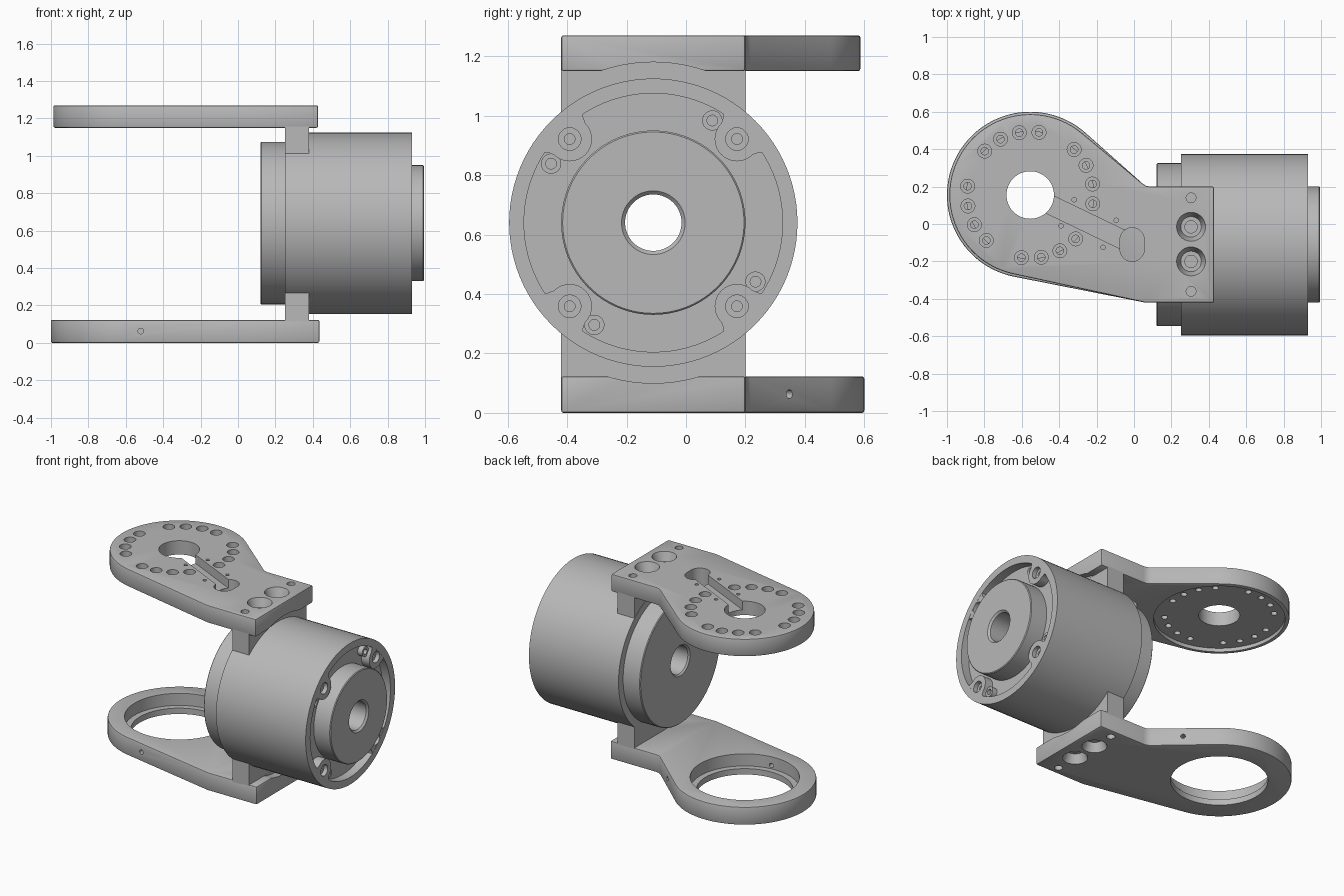
import bpy, bmesh
from math import pi, cos, sin, acos, atan2, hypot, radians
from mathutils import Matrix, Vector

if "Cube" in bpy.data.objects:
    bpy.data.objects.remove(bpy.data.objects["Cube"])

grey = bpy.data.materials.new("machined_grey")
grey.use_nodes = True
grey.diffuse_color = (0.48, 0.48, 0.48, 1)
grey.node_tree.nodes["Principled BSDF"].inputs["Base Color"].default_value = (0.48, 0.48, 0.48, 1)

CY, CZ = -0.11, 0.64            # motor axis, running along x
HUB = Vector((-0.555, 0.155))   # centre of the round plate ends
TOP_LO, TOP_HI, BASE_HI = 1.15, 1.27, 0.123
# local (u, v, w) -> world (y, z, x) about the motor axis
AXIS = Matrix(((0, 0, 1, 0), (1, 0, 0, CY), (0, 1, 0, CZ), (0, 0, 0, 1)))


def finish(bm, name):
    bmesh.ops.recalc_face_normals(bm, faces=bm.faces)
    me = bpy.data.meshes.new(name)
    bm.to_mesh(me)
    bm.free()
    me.materials.append(grey)
    ob = bpy.data.objects.new(name, me)
    bpy.context.collection.objects.link(ob)
    return ob


def add_prism(bm, pts, z0, z1, mat=Matrix()):
    base = bm.faces.new([bm.verts.new(mat @ Vector((p[0], p[1], z0))) for p in pts])
    out = bmesh.ops.extrude_face_region(bm, geom=[base], use_keep_orig=True)
    verts = [g for g in out["geom"] if isinstance(g, bmesh.types.BMVert)]
    bmesh.ops.translate(bm, verts=verts, vec=mat.to_3x3() @ Vector((0, 0, z1 - z0)))


def add_drill(bm, u, v, w0, w1, r0, r1=None, mat=Matrix(), n=28):
    move = Matrix.Translation((u, v, (w0 + w1) / 2))
    bmesh.ops.create_cone(bm, cap_ends=True, segments=n, radius1=r0,
                          radius2=r0 if r1 is None else r1, depth=w1 - w0, matrix=mat @ move)


def activate(ob):
    bpy.ops.object.select_all(action='DESELECT')
    ob.select_set(True)
    bpy.context.view_layer.objects.active = ob


def apply(ob, kind, **settings):
    mod = ob.modifiers.new(kind, kind)
    for key, val in settings.items():
        setattr(mod, key, val)
    activate(ob)
    bpy.ops.object.modifier_apply(modifier=mod.name)


def cut(ob, bm):
    cutter = finish(bm, "cutter")
    cutter.hide_render = True
    apply(ob, 'BOOLEAN', object=cutter, operation='DIFFERENCE', solver='EXACT', use_self=True)
    bpy.data.objects.remove(cutter)


def smooth(ob):
    activate(ob)
    bpy.ops.object.shade_smooth_by_angle(angle=radians(30))


def tangent(px, py, r, side):
    dx, dy = px - HUB.x, py - HUB.y
    return atan2(dy, dx) + side * acos(r / hypot(dx, dy))


def make_plate(name, r, x_end, z0, z1):
    # round end joined by tangents to a square foot
    a0, a1 = tangent(0.06, 0.2, r, 1), tangent(0.06, -0.42, r, -1) + 2 * pi
    n = 72
    pts = [HUB + Vector((cos(a), sin(a))) * r for a in (a0 + (a1 - a0) * i / n for i in range(n + 1))]
    pts += [(0.06, -0.42), (x_end, -0.42), (x_end, 0.2), (0.09, 0.2), (0.065, 0.204), (0.045, 0.217)]
    bm = bmesh.new()
    add_prism(bm, pts, z0, z1)
    ob = finish(bm, name)
    apply(ob, 'BEVEL', width=0.008, segments=2, limit_method='ANGLE', angle_limit=radians(40))
    # clearance around the motor body
    bm = bmesh.new()
    add_drill(bm, 0, 0, 0.38, 0.6, 0.54, mat=AXIS, n=96)
    cut(ob, bm)
    return ob


def foot_holes(ob, outer, inward):
    # countersunk bolts and dowel holes, drilled from the outer face
    flip = Matrix.Translation((0, 0, outer)) @ Matrix.Diagonal((1, 1, inward, 1))
    for wide in (True, False):
        bm = bmesh.new()
        for y in (-0.015, -0.2):
            if wide:
                add_drill(bm, 0.305, y, -0.02, 0.06, 0.085, 0.055, flip)
            else:
                add_drill(bm, 0.305, y, 0.03, 0.1, 0.033, mat=flip)
        if wide:
            for y in (0.14, -0.36):
                add_drill(bm, 0.305, y, -0.02, 0.08, 0.026, mat=flip)
        cut(ob, bm)


# upper plate
top = make_plate("upper_plate", 0.432, 0.428, TOP_LO, TOP_HI)
bm = bmesh.new()
add_drill(bm, HUB.x, HUB.y, TOP_LO - 0.1, TOP_LO + 0.025, 0.405, n=96)
cut(top, bm)
bm = bmesh.new()
add_drill(bm, HUB.x, HUB.y, 1, 1.4, 0.127, n=64)
cut(top, bm)
ring = [radians(90 * k + a) for k in range(4) for a in (-8, 10, 28, 46)]
for radius, bottom in ((0.037, 1.205), (0.02, 1.1)):
    bm = bmesh.new()
    for a in ring:
        add_drill(bm, HUB.x + 0.338 * cos(a), HUB.y + 0.338 * sin(a), bottom, 1.35, radius)
    cut(top, bm)

# cable groove and its oval outlet
along = Vector((0.9, -0.434)).normalized()
across = Vector((-along.y, along.x))
bm = bmesh.new()
add_prism(bm, [HUB + along * s + across * t for s, t in
               ((0.06, -0.05), (0.57, -0.05), (0.57, 0.05), (0.06, 0.05))], 1.21, 1.35)
cut(top, bm)
bm = bmesh.new()
oval = [(-0.01 + 0.065 * cos(a), -0.11 + 0.065 * sin(a) + (0.025 if i < 16 else -0.025))
        for i, a in enumerate(pi * (k + 0.5) / 16 for k in range(32))]
add_prism(bm, oval, 1.1, 1.35)
for x, y in ((-0.32, 0.13), (-0.095, 0.02), (-0.39, -0.01), (-0.165, -0.125)):
    add_drill(bm, x, y, 1.22, 1.35, 0.012, n=16)
cut(top, bm)
foot_holes(top, TOP_HI, -1)
smooth(top)

# lower plate with stepped bearing bore
base = make_plate("lower_plate", 0.445, 0.435, 0, BASE_HI)
for radius, bottom in ((0.34, 0.04), (0.3, -0.1)):
    bm = bmesh.new()
    add_drill(bm, HUB.x, HUB.y, bottom, 0.3, radius, n=96)
    cut(base, bm)
foot_holes(base, 0, 1)
# set screw holes through the plate edge
for x, y, direction in ((-0.52, -0.28, (0, 1, 0)), (-0.105, 0.345, (-0.66, -0.75, 0))):
    aim = Vector(direction).to_track_quat('Z', 'Y').to_matrix().to_4x4()
    bm = bmesh.new()
    add_drill(bm, 0, 0, -0.08, 0.16, 0.015, mat=Matrix.Translation((x, y, 0.063)) @ aim, n=20)
    cut(base, bm)
smooth(base)

# blocks tying the plates to the motor
for name, z0, z1 in (("upper_foot", 0.98, 1.16), ("lower_foot", 0.11, 0.3)):
    bm = bmesh.new()
    add_prism(bm, [(0.252, -0.42), (0.379, -0.42), (0.379, 0.2), (0.252, 0.2)], z0, z1)
    finish(bm, name)

# motor body turned from one profile: back disc, drum, recessed rim, output disc
profile = [(0.13, 0.095), (0.12, 0.105), (0.12, 0.43), (0.125, 0.435), (0.25, 0.435), (0.25, 0.485),
           (0.93, 0.485), (0.93, 0.435), (0.87, 0.435), (0.87, 0.31), (0.99, 0.31),
           (0.995, 0.305), (0.995, 0.107), (0.983, 0.095)]
bm = bmesh.new()
vs = [bm.verts.new((x, CY, CZ + r)) for x, r in profile]
es = [bm.edges.new((vs[i], vs[(i + 1) % len(vs)])) for i in range(len(vs))]
bmesh.ops.spin(bm, geom=vs + es, cent=(0, CY, CZ), axis=(1, 0, 0), angle=2 * pi, steps=96)
bmesh.ops.remove_doubles(bm, verts=bm.verts, dist=0.0001)
smooth(finish(bm, "motor_body"))

# screw bosses inside the rim, each with a neighbouring cap screw
boss = [(0.398 + 0.075 * cos(a), 0.075 * sin(a)) for a in (pi / 2 + pi * i / 16 for i in range(17))]
boss += [(0.42, -0.085), (0.445, -0.115), (0.46, 0), (0.445, 0.115), (0.42, 0.085)]
for k in range(4):
    turn = AXIS @ Matrix.Rotation(radians(45 + 90 * k), 4, 'Z')
    bm = bmesh.new()
    add_prism(bm, boss, 0.86, 0.929, turn)
    ob = finish(bm, "screw_boss_%d" % (k + 1))
    for radius, depth in ((0.038, 0.9), (0.018, 0.875)):
        bm = bmesh.new()
        add_drill(bm, 0.398, 0, depth, 1, radius, mat=turn)
        cut(ob, bm)
    smooth(ob)

    turn = AXIS @ Matrix.Rotation(radians(60 + 90 * k), 4, 'Z')
    bm = bmesh.new()
    add_drill(bm, 0.397, 0, 0.86, 0.905, 0.034, mat=turn)
    ob = finish(bm, "cap_screw_%d" % (k + 1))
    bm = bmesh.new()
    add_drill(bm, 0.397, 0, 0.88, 1, 0.018, mat=turn)
    cut(ob, bm)
    smooth(ob)
